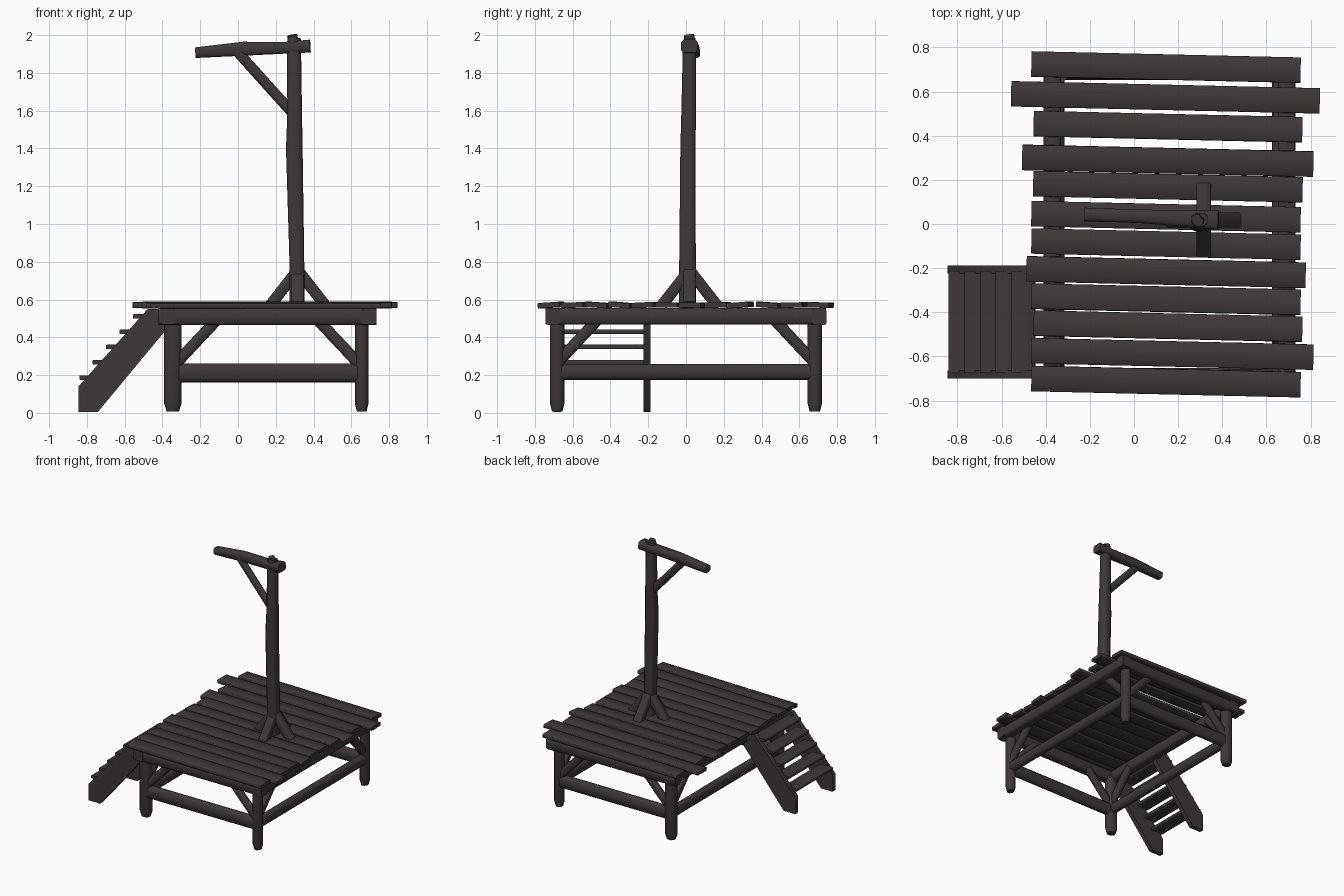
import bpy, bmesh, math
from mathutils import Vector, Matrix

if "Cube" in bpy.data.objects:
    bpy.data.objects.remove(bpy.data.objects["Cube"])

wood = bpy.data.materials.new("dark weathered wood")
wood.diffuse_color = (0.048, 0.039, 0.040, 1)
wood.use_nodes = True
wood.node_tree.nodes["Principled BSDF"].inputs["Base Color"].default_value = wood.diffuse_color


def finish(name, bm):
    bmesh.ops.recalc_face_normals(bm, faces=bm.faces)
    me = bpy.data.meshes.new(name)
    bm.to_mesh(me)
    bm.free()
    me.materials.append(wood)
    ob = bpy.data.objects.new(name, me)
    bpy.context.collection.objects.link(ob)
    bpy.context.view_layer.objects.active = ob
    ob.select_set(True)
    bpy.ops.object.shade_smooth_by_angle(angle=math.radians(50))
    ob.select_set(False)
    return ob


def loft(name, rings):
    """Skin a list of equal-length point rings and cap both ends."""
    bm = bmesh.new()
    vs = [[bm.verts.new(p) for p in r] for r in rings]
    n = len(vs[0])
    for a, b in zip(vs, vs[1:]):
        for i in range(n):
            j = (i + 1) % n
            bm.faces.new((a[i], a[j], b[j], b[i]))
    bm.faces.new(vs[0])
    bm.faces.new(vs[-1])
    return finish(name, bm)


def section(w, h, c):
    """Rectangle with chamfered corners."""
    w, h = w / 2, h / 2
    return [(-w + c, -h), (w - c, -h), (w, -h + c), (w, h - c),
            (w - c, h), (-w + c, h), (-w, h - c), (-w, -h + c)]


def timber(name, path, sizes, chamfer=0.012, roll=0):
    """Timber along a path; sizes gives (width, height) at each point."""
    path = [Vector(p) for p in path]
    d = (path[-1] - path[0]).normalized()
    side = Vector((1, 0, 0)) if abs(d.z) > 0.99 else d.cross(Vector((0, 0, 1))).normalized()
    up = side.cross(d)
    rot = Matrix.Rotation(math.radians(roll), 3, d)
    side, up = rot @ side, rot @ up
    loft(name, [[p + side * a + up * b for a, b in section(*s, min(chamfer, min(s) * 0.3))]
                for p, s in zip(path, sizes)])


def bar(name, p0, p1, w, h, chamfer=0.012, roll=0):
    timber(name, [p0, p1], [(w, h)] * 2, chamfer, roll)


# Deck planks: left x, right x, centre y at left, tilt in degrees
planks = [(-.465, .755, .725, 2), (-.557, .842, .59, -1), (-.455, .763, .455, 4),
          (-.507, .813, .302, -5), (-.457, .764, .183, -2), (-.465, .755, .047, 1),
          (-.465, .755, -.077, 0), (-.487, .778, -.203, -3), (-.465, .755, -.327, 5),
          (-.455, .763, -.449, 4), (-.465, .813, -.574, -2), (-.465, .755, -.70, -4)]
for i, (x0, x1, y, tilt) in enumerate(planks):
    bar(f"deck_plank_{i + 1}", (x0, y, .571), (x1, y - .023 * (x1 - x0), .571),
        .115, .028, .003, -tilt)

# Legs with worn tips, joined by rails, edge beams and corner braces
XL, XR, Y = -.345, .655, .682
for sy, label in ((-1, "front"), (1, "back")):
    y = sy * Y
    for x, w, side in ((XL, .092, "left"), (XR, .072, "right")):
        timber(f"{label}_{side}_leg", [(x, y, .008), (x, y, .05), (x, y, .49)],
               [(w * .72, .055), (w, .076), (w, .076)], .022)
        inward = 1 if x < 0 else -1
        bar(f"{label}_{side}_brace_x", (x + inward * .01, y, .255),
            (x + inward * .24, y, .50), .05, .06)
        bar(f"{label}_{side}_brace_y", (x, y - sy * .01, .275),
            (x, y - sy * .22, .50), .05, .06)
    bar(f"{label}_edge_beam", (-.42, sy * .705, .51), (.732, sy * .705, .51), .075, .09)
    bar(f"{label}_rail", (XL, y, .212), (XR, y, .212), .06, .1, .02)
for x, bx, side in ((XL, -.37, "left"), (XR, .692, "right")):
    bar(f"{side}_edge_beam", (bx, -.745, .511), (bx, .74, .511), .078, .088)
    bar(f"{side}_rail", (x, -Y, .217), (x, Y, .217), .06, .085, .02)

# Upright post, slightly crooked, with a slanted top
timber("upright_post",
       [(.312, .008, .53), (.312, .008, .78), (.298, .01, 1.4), (.3, .014, 1.58),
        (.297, .018, 1.92), (.297, .02, 1.985)],
       [(.078, .09), (.078, .088), (.088, .08), (.078, .078), (.074, .07), (.07, .06)], .016)
bar("upright_post_cap", (.292, .02, 1.97), (.287, .016, 2.0), .055, .045)

# Overhead arm and its diagonal strut
timber("overhead_arm",
       [(-.225, .043, 1.907), (.03, .035, 1.928), (.25, .024, 1.933), (.382, .018, 1.942)],
       [(.062, .056), (.06, .074), (.078, .062), (.088, .068)], .012)
bar("arm_strut", (-.015, .028, 1.925), (.3, .015, 1.575), .045, .055)

# Four struts around the foot of the post
for dx, dy, label in ((-1, 0, "left"), (1, 0, "right"), (0, -1, "front"), (0, 1, "back")):
    reach = .145
    c = Vector((.316, .018, 0))
    bar(f"post_foot_{label}_strut", c + Vector((dx * reach, dy * reach, .57)),
        c + Vector((dx * .005, dy * .005, .75)), .066, .06, .008)

# Stair side boards
profile = [(-.845, .005), (-.742, .005), (-.385, .435), (-.385, .55), (-.478, .55), (-.845, .14)]
for y0, y1, label in ((-.225, -.188, "back"), (-.70, -.663, "front")):
    loft(f"stair_{label}_side", [[(x, y, z) for x, z in profile] for y in (y0, y1)])

# Stair treads
for i in range(5):
    x, z = -.84 + .071 * i, .187 + .081 * i
    bar(f"stair_tread_{i + 1}", (x + .055, -.675, z), (x + .055, -.212, z), .11, .024, .003)
